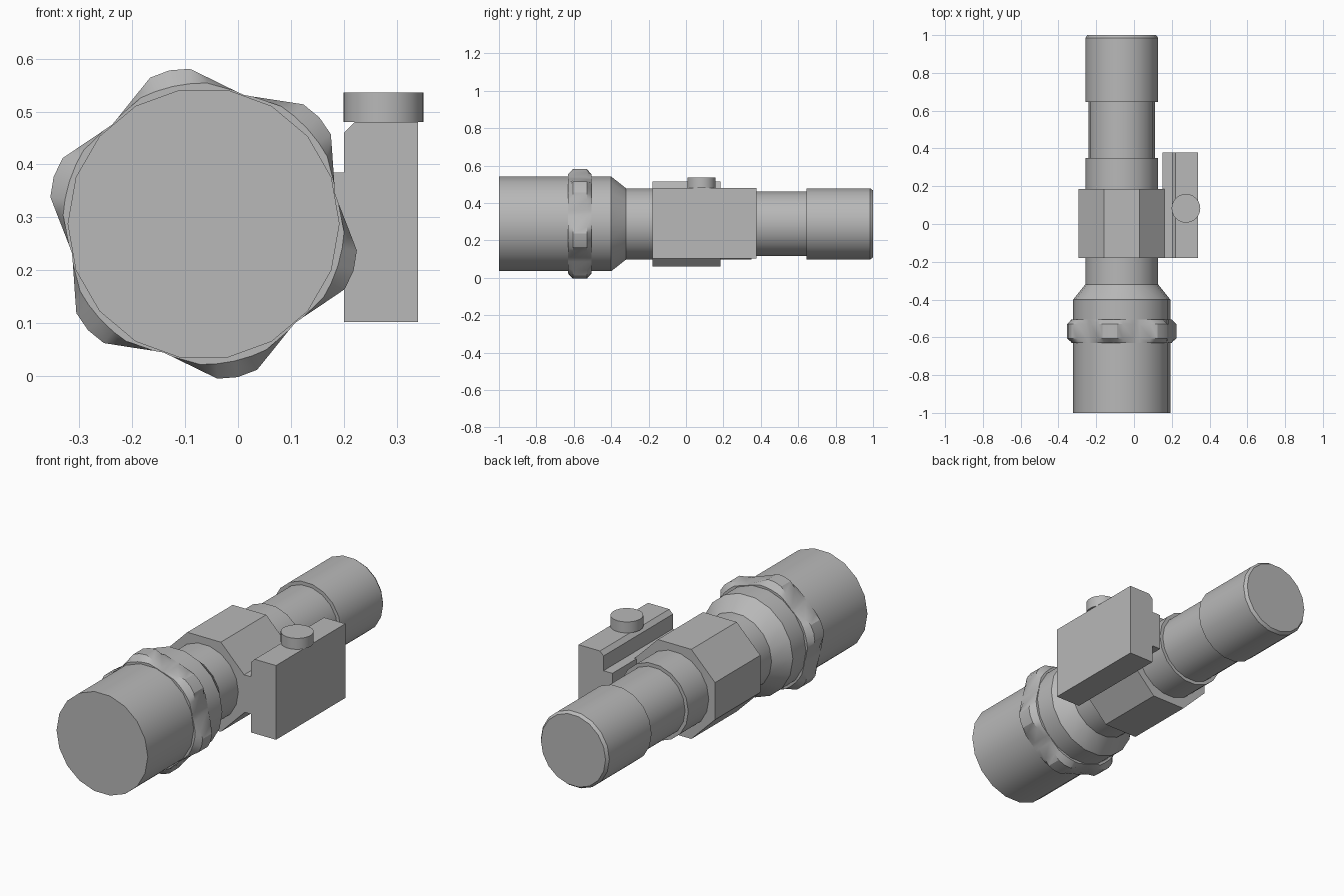
import bpy, bmesh, math

if "Cube" in bpy.data.objects:
    bpy.data.objects.remove(bpy.data.objects["Cube"])

CX, CZ = -0.065, 0.288          # long axis of the fitting, running along y

grey = bpy.data.materials.new("metal grey")
grey.diffuse_color = (0.48, 0.48, 0.48, 1)
grey.use_nodes = True
grey.node_tree.nodes["Principled BSDF"].inputs["Base Color"].default_value = grey.diffuse_color


def finish(name, bm):
    """Turn a bmesh into a named, shaded object."""
    bmesh.ops.recalc_face_normals(bm, faces=bm.faces)
    me = bpy.data.meshes.new(name)
    bm.to_mesh(me)
    bm.free()
    me.materials.append(grey)
    ob = bpy.data.objects.new(name, me)
    bpy.context.collection.objects.link(ob)
    bpy.ops.object.select_all(action='DESELECT')
    ob.select_set(True)
    bpy.context.view_layer.objects.active = ob
    bpy.ops.object.shade_smooth_by_angle(angle=math.radians(30))
    return ob


def loft(name, rings):
    """Skin a list of equally long point rings and cap both ends."""
    bm = bmesh.new()
    loops = [[bm.verts.new(p) for p in ring] for ring in rings]
    n = len(loops[0])
    for a, b in zip(loops, loops[1:]):
        for i in range(n):
            j = (i + 1) % n
            bm.faces.new((a[i], a[j], b[j], b[i]))
    bm.faces.new(loops[0])
    bm.faces.new(loops[-1])
    return finish(name, bm)


def ring_y(y, r, sides, turn=0.0):
    return [(CX + r * math.cos(math.radians(turn + 360 * i / sides)), y,
             CZ + r * math.sin(math.radians(turn + 360 * i / sides)))
            for i in range(sides)]


def extrude_y(name, outline, y0, y1):
    return loft(name, [[(x, y, z) for x, z in outline] for y in (y0, y1)])


# Stepped round body
profile = [(-1, .257), (-.4, .257), (-.32, .193), (.35, .193), (.35, .175),
           (.645, .175), (.645, .193), (.985, .193), (1, .182)]
loft("pipe_body", [ring_y(y, r, 18) for y, r in profile])

# Octagonal wrench section
R8 = 0.228 / math.cos(math.pi / 8)
loft("octagon_section", [ring_y(y, R8, 8, 22.5) for y in (-.18, .185)])

# Six-lobed nut with chamfered corners
lobe = [(-26, .258), (-14, .277), (-7.5, .294), (0, .297),
        (7.5, .294), (14, .277), (26, .258), (30, .255)]
nut = [(60 * k + 42.6 + a, r) for k in range(6) for a, r in lobe]
rings = []
for y, limit in [(-.63, .266), (-.605, 1), (-.53, 1), (-.505, .266)]:
    rings.append([(CX + min(r, limit) * math.cos(math.radians(a)), y,
                   CZ + min(r, limit) * math.sin(math.radians(a))) for a, r in nut])
loft("union_nut", rings)

# Side block, its mounting web and the round knob on top
extrude_y("side_block", [(.2, .102), (.34, .102), (.34, .48), (.22, .48), (.2, .46)],
          -.18, .378)
extrude_y("mounting_web", [(.15, .195), (.205, .195), (.205, .385), (.15, .385)],
          -.18, .378)
loft("knob", [[(.275 + .076 * math.cos(math.radians(15 * i)),
                .083 + .076 * math.sin(math.radians(15 * i)), z)
               for i in range(24)] for z in (.48, .536)])
